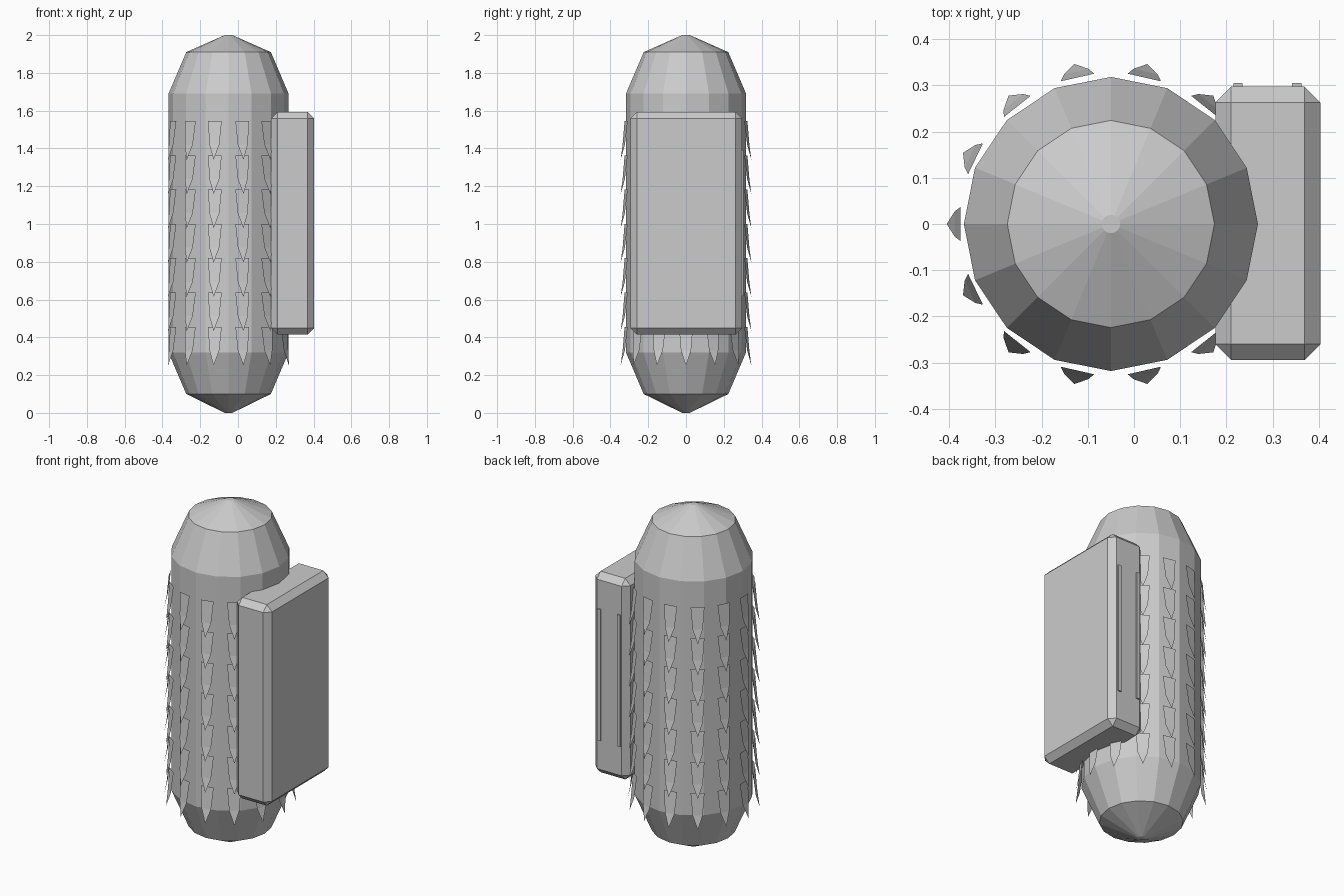
import bpy, bmesh
from math import sin, cos, pi

if "Cube" in bpy.data.objects:
    bpy.data.objects.remove(bpy.data.objects["Cube"])

BODY_X = -0.05


def make_object(name, verts, faces, recalc=True):
    mesh = bpy.data.meshes.new(name)
    mesh.from_pydata(verts, [], faces)
    if recalc:
        bm = bmesh.new()
        bm.from_mesh(mesh)
        bmesh.ops.recalc_face_normals(bm, faces=bm.faces)
        bm.to_mesh(mesh)
        bm.free()
    obj = bpy.data.objects.new(name, mesh)
    bpy.context.collection.objects.link(obj)
    return obj


def box(name, lo, hi, bevel=0):
    bm = bmesh.new()
    bmesh.ops.create_cube(bm, size=1)
    for v in bm.verts:
        v.co = [(a + b) / 2 + c * (b - a) for a, b, c in zip(lo, hi, v.co)]
    if bevel:
        bmesh.ops.bevel(bm, geom=bm.edges[:], offset=bevel, segments=1,
                        affect='EDGES')
    mesh = bpy.data.meshes.new(name)
    bm.to_mesh(mesh)
    bm.free()
    obj = bpy.data.objects.new(name, mesh)
    bpy.context.collection.objects.link(obj)
    return obj


# Body: 16-sided capsule with two-step shoulders at both ends
N = 16
profile = [(0.02, 0), (0.224, 0.1), (0.318, 0.32),
           (0.318, 1.69), (0.224, 1.91), (0.02, 2)]
verts = [(BODY_X + r * cos(2 * pi * i / N), r * sin(2 * pi * i / N), z)
         for r, z in profile for i in range(N)]
faces = [(k * N + i, k * N + (i + 1) % N, (k + 1) * N + (i + 1) % N, (k + 1) * N + i)
         for k in range(len(profile) - 1) for i in range(N)]
faces += [tuple(range(N)), tuple(range((len(profile) - 1) * N, len(profile) * N))]
make_object("body", verts, faces)

# Scales: 14 columns of 7 thin pointed plates flaring outward toward the tip
COLUMNS, ROWS = 14, 7
outline = [(0.325, 0.037, 0), (0.325, -0.037, 0),            # radius, side, drop
           (0.338, -0.027, -0.125), (0.338, 0.027, -0.125),
           (0.355, 0, -0.205)]
verts, faces = [], []
for c in range(COLUMNS):
    a = 2 * pi * c / COLUMNS
    for row in range(ROWS):
        b = len(verts)
        top = 1.545 - 0.1815 * row
        verts += [(BODY_X + r * cos(a) - s * sin(a), r * sin(a) + s * cos(a), top + d)
                  for r, s, d in outline]
        faces += [(b, b + 3, b + 2, b + 1), (b + 3, b + 4, b + 2)]
make_object("scales", verts, faces, recalc=False)

# Side case: chamfered box sunk into the body
box("side_case", (0.176, -0.294, 0.415), (0.403, 0.297, 1.593), 0.034)

# Rails: two thin vertical strips on the back of the case
for i, x in enumerate((0.225, 0.352)):
    box(f"rail_{i + 1}", (x - 0.01, 0.29, 0.62), (x + 0.01, 0.305, 1.39))
